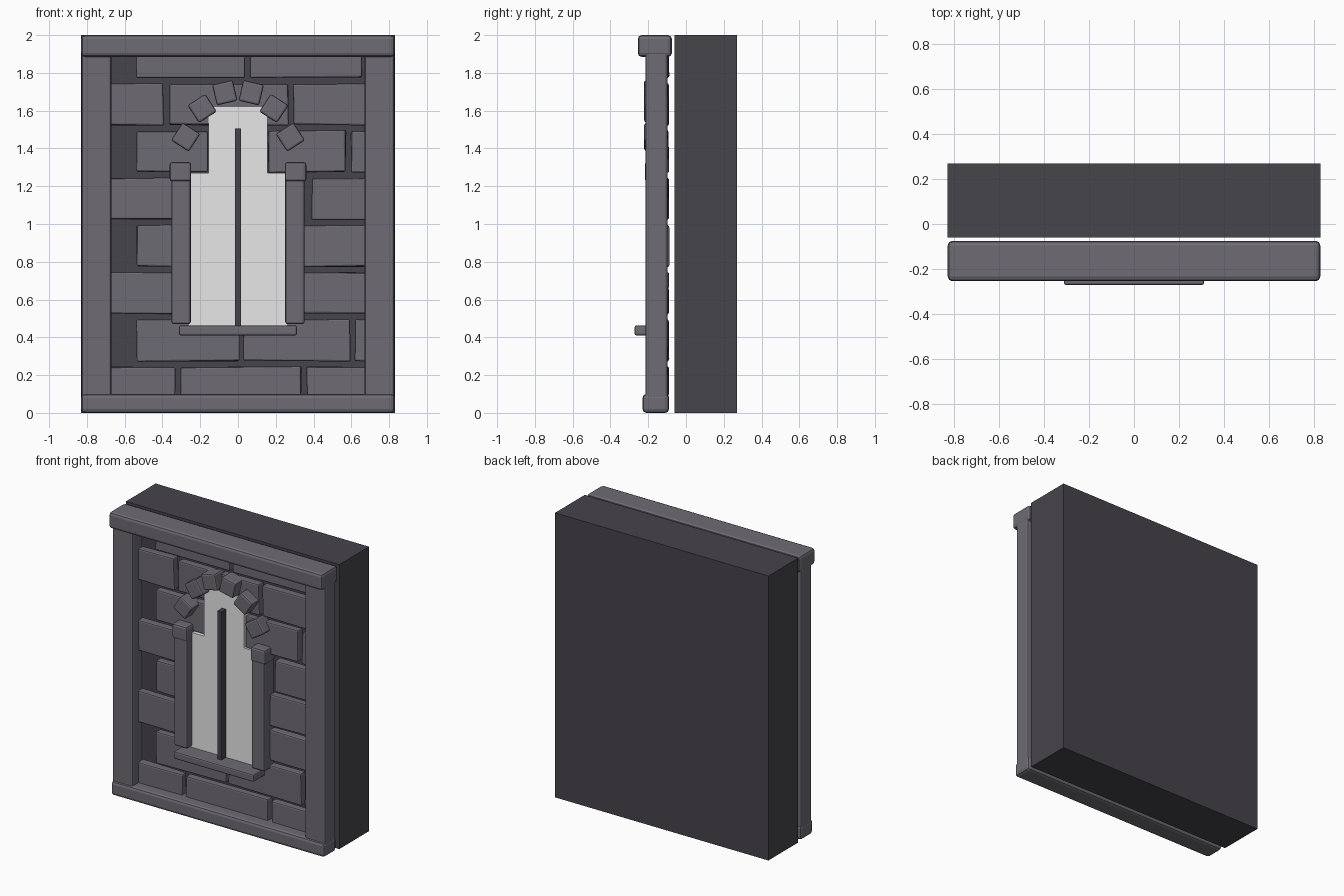
import bpy, bmesh, math, random
from mathutils import Matrix, Vector

if "Cube" in bpy.data.objects:
    bpy.data.objects.remove(bpy.data.objects["Cube"])

random.seed(4)


def material(name, rgb):
    m = bpy.data.materials.new(name)
    m.diffuse_color = (*rgb, 1)
    m.use_nodes = True
    m.node_tree.nodes["Principled BSDF"].inputs["Base Color"].default_value = m.diffuse_color
    return m


STONE = material("grey stone", (0.156, 0.146, 0.172))
DARK = material("dark mortar", (0.062, 0.058, 0.071))
GLASS = material("pale glass", (0.8, 0.8, 0.8))


def box(name, x, y, z, mat, bevel=0.0, turn=0.0, wobble=0.0):
    """Bevelled box from (min, max) ranges, turned about the y axis."""
    size = Vector((x[1] - x[0], y[1] - y[0], z[1] - z[0]))
    bm = bmesh.new()
    bmesh.ops.create_cube(bm, size=1, matrix=Matrix.Diagonal((*size, 1)))
    for v in bm.verts:
        v.co -= Vector([math.copysign(random.uniform(0, wobble), c) for c in v.co])
    if bevel:
        bmesh.ops.bevel(bm, geom=bm.edges[:], offset=bevel, segments=2,
                        profile=0.5, affect='EDGES', clamp_overlap=True)
    me = bpy.data.meshes.new(name)
    bm.to_mesh(me)
    bm.free()
    me.materials.append(mat)
    ob = bpy.data.objects.new(name, me)
    ob.location = (sum(x) / 2, sum(y) / 2, sum(z) / 2)
    ob.rotation_euler.y = turn
    bpy.context.collection.objects.link(ob)
    return ob


# solid wall slab behind
box("back_wall", (-0.83, 0.83), (-0.06, 0.27), (0, 2), DARK)

# outer frame
box("top_beam", (-0.83, 0.83), (-0.255, -0.075), (1.885, 2), STONE, 0.02)
box("bottom_beam", (-0.83, 0.83), (-0.23, -0.09), (0, 0.1), STONE, 0.02)
for s in (-1, 1):
    xs = sorted((s * 0.67, s * 0.828))
    box("side_pillar", xs, (-0.215, -0.097), (0.005, 1.999), STONE, 0.014)

# brick courses, 0.25 apart, each with its x ranges
courses = [
    [(-0.70, -0.33), (-0.31, 0.34), (0.36, 0.70)],
    [(-0.54, 0.01), (0.025, 0.60), (0.615, 0.70)],
    [(-0.70, -0.34), (0.34, 0.70)],
    [(-0.54, -0.34), (0.34, 0.70)],
    [(-0.70, -0.34), (0.385, 0.70)],
    [(-0.54, -0.155), (0.155, 0.575), (0.595, 0.70)],
    [(-0.70, -0.39), (-0.365, 0.27), (0.29, 0.70)],
    [(-0.54, 0.04), (0.06, 0.66)],
]
for i, course in enumerate(courses):
    z0 = 0.02 + 0.25 * i
    for span in course:
        box("brick", span, (-0.152, -0.088), (z0, z0 + 0.228), STONE, 0.009, wobble=0.008)

# window panes and centre bar
box("window_lower", (-0.26, 0.26), (-0.155, -0.10), (0.45, 1.27), GLASS)
box("window_upper", (-0.155, 0.155), (-0.155, -0.10), (1.27, 1.62), GLASS)
box("window_bar", (-0.015, 0.015), (-0.205, -0.15), (0.45, 1.505), DARK)

# window surround: sill, jambs with caps, arch stones
box("window_sill", (-0.312, 0.312), (-0.272, -0.14), (0.41, 0.463), STONE, 0.01)
arch = [(0.07, 1.695, 13), (0.19, 1.612, 33), (0.277, 1.46, 57)]
for s in (-1, 1):
    box("window_jamb", sorted((s * 0.25, s * 0.352)), (-0.21, -0.10), (0.47, 1.30), STONE, 0.012)
    box("jamb_cap", sorted((s * 0.248, s * 0.362)), (-0.218, -0.10), (1.225, 1.328), STONE, 0.014)
    for x, z, a in arch:
        box("arch_stone", (s * x - 0.056, s * x + 0.056), (-0.222, -0.11),
            (z - 0.056, z + 0.056), STONE, 0.011, turn=s * math.radians(a))
